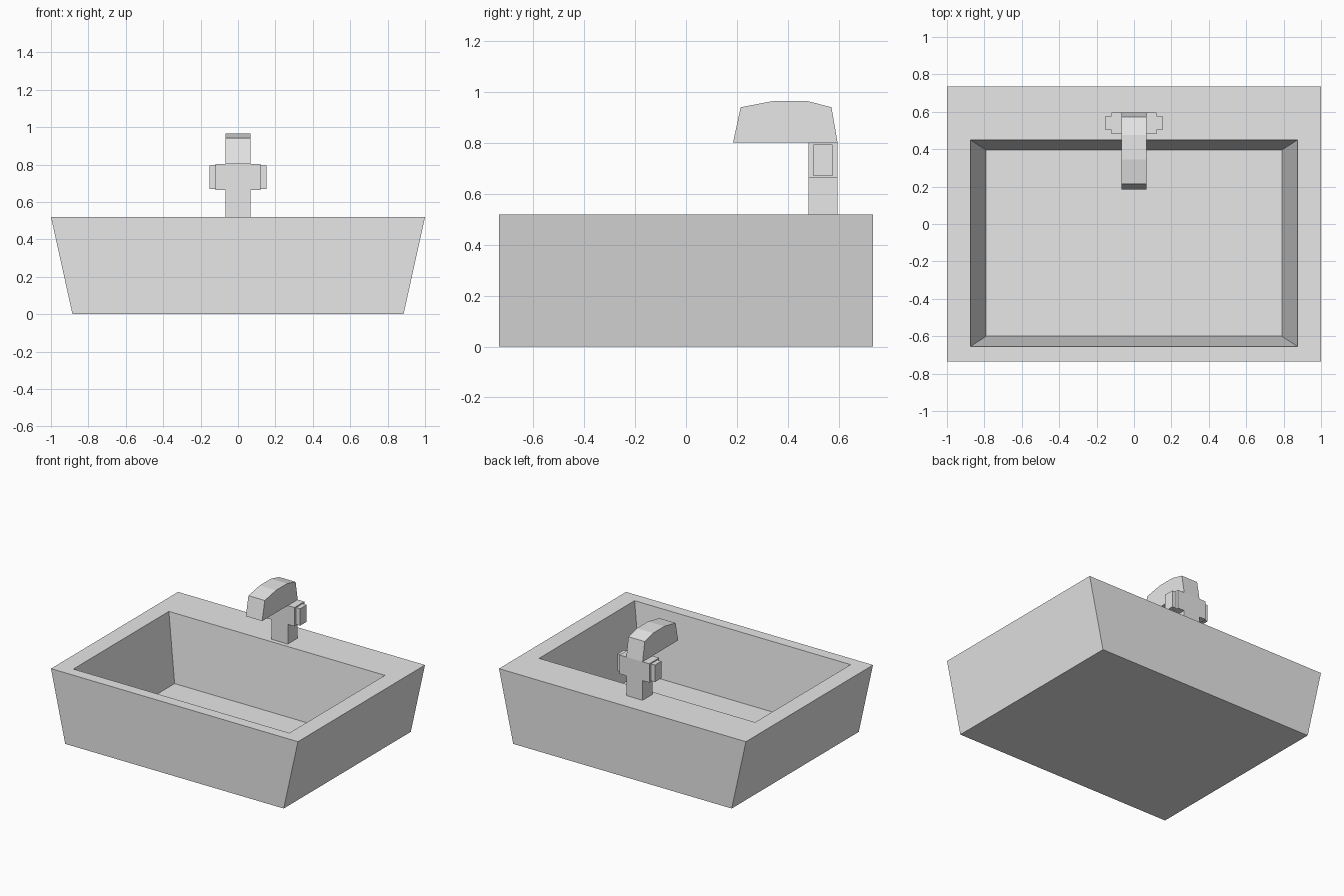
import bpy
import bmesh

cube = bpy.data.objects.get("Cube")
if cube:
    bpy.data.objects.remove(cube, do_unlink=True)

grey = bpy.data.materials.new("light grey")
grey.use_nodes = True
grey.diffuse_color = (0.8, 0.8, 0.8, 1)
grey.node_tree.nodes["Principled BSDF"].inputs["Base Color"].default_value = (0.8, 0.8, 0.8, 1)


def loft(name, loops):
    """Join successive point loops with quads and cap both ends."""
    bm = bmesh.new()
    rings = [[bm.verts.new(p) for p in loop] for loop in loops]
    for a, b in zip(rings, rings[1:]):
        for i in range(len(a)):
            j = (i + 1) % len(a)
            bm.faces.new((a[i], a[j], b[j], b[i]))
    bm.faces.new(rings[0][::-1])
    bm.faces.new(rings[-1])
    bmesh.ops.recalc_face_normals(bm, faces=bm.faces)
    mesh = bpy.data.meshes.new(name)
    bm.to_mesh(mesh)
    bm.free()
    mesh.materials.append(grey)
    obj = bpy.data.objects.new(name, mesh)
    bpy.context.collection.objects.link(obj)
    return obj


def rect(x, y0, y1, z):
    return [(-x, y0, z), (x, y0, z), (x, y1, z), (-x, y1, z)]


# Basin: tapered outside, flat rim and sloping bowl
HALF, RIM = 0.735, 0.52
loft("basin", [
    rect(0.885, -HALF, HALF, 0),
    rect(1, -HALF, HALF, RIM),
    rect(0.875, -0.655, 0.45, RIM),
    rect(0.79, -0.6, 0.395, 0.035),
])

# Tap body: column with a stub on each side, as one T-shaped prism
W, STUB, NECK, TOP = 0.066, 0.12, 0.664, 0.802
half = [(W, RIM), (W, NECK), (STUB, NECK), (STUB, TOP)]
outline = half + [(-x, z) for x, z in reversed(half)]
loft("tap_body", [[(x, y, z) for x, z in outline] for y in (0.482, 0.596)])

# Handles: smaller blocks on the ends of the stubs
for side, sign in (("left", 1), ("right", -1)):
    loft(side + "_handle", [
        [(sign * x, y, z) for y, z in ((0.502, 0.67), (0.577, 0.67), (0.577, 0.794), (0.502, 0.794))]
        for x in (STUB, 0.152)])

# Spout: arched profile reaching forward over the bowl
arch = [(0.185, TOP), (0.215, 0.941), (0.345, 0.966),
        (0.475, 0.966), (0.572, 0.941), (0.596, TOP)]
loft("spout", [[(x, y, z) for y, z in arch] for x in (-W, W)])
